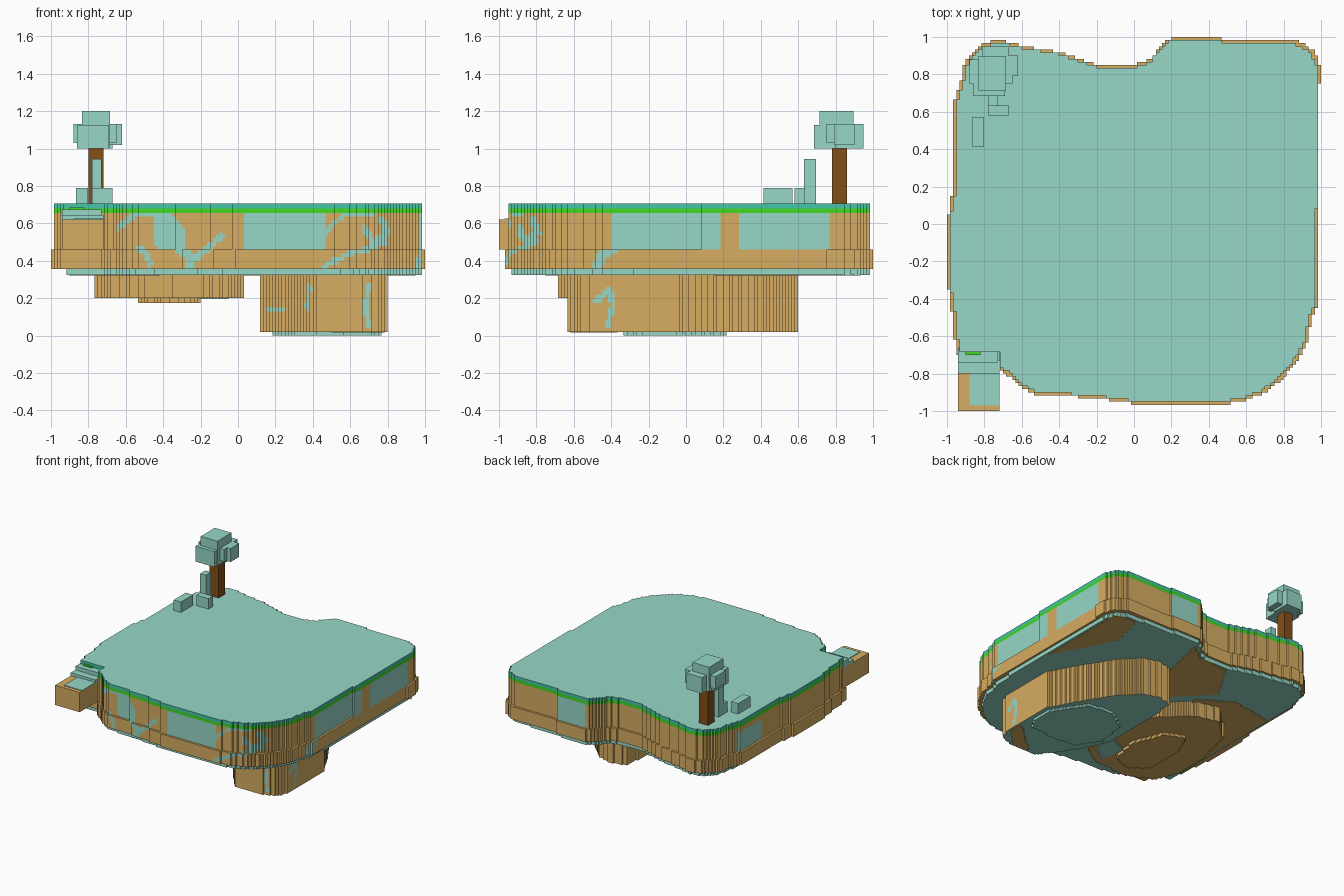
import bpy, bmesh, math
from mathutils import Vector

cube = bpy.data.objects.get("Cube")
if cube:
    bpy.data.objects.remove(cube, do_unlink=True)


def material(name, rgb):
    lin = [((c / 255 + 0.055) / 1.055) ** 2.4 for c in rgb] + [1]
    m = bpy.data.materials.new(name)
    m.use_nodes = True
    m.diffuse_color = lin
    m.node_tree.nodes["Principled BSDF"].inputs["Base Color"].default_value = lin
    return m


MATS = [material("pale teal", (150, 215, 199)), material("earth tan", (215, 173, 98)),
        material("turf teal", (68, 198, 170)), material("grass green", (66, 216, 36)),
        material("bark brown", (132, 78, 22))]
TEAL, EARTH, TURF, GREEN, BARK = range(5)
STEP = 1 / 60


def finish(name, bm, rule):
    bmesh.ops.recalc_face_normals(bm, faces=bm.faces)
    for f in bm.faces:
        f.material_index = rule(f.calc_center_median(), f.normal)
    me = bpy.data.meshes.new(name)
    bm.to_mesh(me)
    bm.free()
    for m in MATS:
        me.materials.append(m)
    ob = bpy.data.objects.new(name, me)
    bpy.context.collection.objects.link(ob)


def stepped(points, scale=1.0, min_x=-2):
    """Snap a closed outline to a fine grid, so it runs in small square steps."""
    out = []
    for i, a in enumerate(points):
        a, b = Vector(a) * scale, Vector(points[(i + 1) % len(points)]) * scale
        n = max(1, math.ceil((b - a).length / (STEP * 0.4)))
        for k in range(n):
            p = a.lerp(b, k / n)
            q = (round(max(p.x, min_x) / STEP), round(p.y / STEP))
            if out and q == out[-1]:
                continue
            if out and q[0] != out[-1][0] and q[1] != out[-1][1]:
                out.append((q[0], out[-1][1]))
            out.append(q)
    if out[0] == out[-1]:
        out.pop()
    return [(x * STEP, y * STEP) for x, y in out]


def layer(name, outline, rows, rule):
    """Stack an outline through a list of heights, with flat caps."""
    bm = bmesh.new()
    rings = [[bm.verts.new((x, y, z)) for x, y in outline] for z in rows]
    n = len(outline)
    for lo, hi in zip(rings, rings[1:]):
        for i in range(n):
            j = (i + 1) % n
            bm.faces.new((lo[i], lo[j], hi[j], hi[i]))
    bm.faces.new(rings[0][::-1])
    bm.faces.new(rings[-1])
    finish(name, bm, rule)


def plain(index):
    return lambda c, n: index


def box(name, x0, x1, y0, y1, z0, z1, index):
    layer(name, [(x0, y0), (x1, y0), (x1, y1), (x0, y1)], [z0, z1], plain(index))


def rows(z0, z1, n):
    return [z0 + (z1 - z0) * i / n for i in range(n + 1)]


def near(p, lines):
    """True where p lies on one of the (width, path) streaks."""
    p = Vector(p)
    for width, path in lines:
        for a, b in zip(path, path[1:]):
            a, d = Vector(a), Vector(b) - Vector(a)
            t = min(1, max(0, (p - a).dot(d) / d.length_squared))
            if (p - a - d * t).length < width:
                return True
    return False


# Streaks running over the earth walls: front (x, z) and right side (y, z)
FRONT = [(0.05, [(-0.4, 0.63), (-0.34, 0.56), (-0.33, 0.5)]), (0.05, [(-0.4, 0.6), (-0.4, 0.51)]),
         (0.025, [(-0.33, 0.48), (-0.26, 0.42), (-0.26, 0.36)]),
         (0.018, [(-0.27, 0.38), (-0.17, 0.46), (-0.09, 0.53)]), (0.014, [(-0.53, 0.47), (-0.49, 0.44), (-0.47, 0.38)]),
         (0.014, [(-0.64, 0.58), (-0.56, 0.64), (-0.45, 0.65)]), (0.014, [(0.46, 0.37), (0.6, 0.44), (0.72, 0.47), (0.79, 0.5)]),
         (0.018, [(0.68, 0.57), (0.72, 0.5), (0.8, 0.55), (0.77, 0.62)]), (0.012, [(0.46, 0.55), (0.56, 0.64), (0.72, 0.65)]),
         (0.012, [(0.15, 0.13), (0.24, 0.15)]), (0.014, [(0.38, 0.26), (0.37, 0.15)]),
         (0.014, [(0.7, 0.27), (0.68, 0.15), (0.7, 0.05)])]
SIDE = [(0.025, [(-0.48, 0.36), (-0.45, 0.43)]), (0.015, [(-0.45, 0.42), (-0.36, 0.47)]),
        (0.015, [(-0.48, 0.18), (-0.41, 0.25), (-0.39, 0.15), (-0.42, 0.06)])]


def wall(c, n):
    if abs(n.z) > 0.5:
        return TEAL if c.z > 0.7 else EARTH
    if c.z > 0.68:
        return TURF
    if c.z > 0.655:
        return GREEN
    if c.z > 0.46:
        # Large rectangular panels
        if c.x > 0.9 and (-0.4 < c.y < 0.19 or 0.28 < c.y < 0.76):
            return TEAL
        if c.y < -0.9 and 0.04 < c.x < 0.46 or c.y > 0.9 and 0.21 < c.x < 0.46:
            return TEAL
        if c.x < -0.85 and 0.38 < c.y < 0.68 and c.z < 0.62:
            return TEAL
    if c.y < -0.2 and near((c.x, c.z), FRONT):
        return TEAL
    if c.x > 0.7 and near((c.y, c.z), SIDE):
        return TEAL
    return EARTH


# Island outline, counterclockwise from the step notch
ISLAND = [(-0.95, -0.7), (-0.73, -0.7), (-0.72, -0.78), (-0.66, -0.82), (-0.6, -0.88), (-0.53, -0.91),
          (-0.3, -0.925), (-0.15, -0.94), (0.03, -0.965), (0.47, -0.965), (0.6, -0.94), (0.7, -0.9),
          (0.8, -0.82), (0.88, -0.72), (0.93, -0.62), (0.95, -0.5), (0.98, -0.44), (0.99, 0.1),
          (0.99, 0.74), (1.0, 0.84), (0.96, 0.93), (0.88, 0.975), (0.7, 0.985), (0.47, 0.99),
          (0.45, 1.0), (0.21, 1.0), (0.14, 0.95), (0.09, 0.88), (0.0, 0.85), (-0.18, 0.85),
          (-0.25, 0.87), (-0.4, 0.92), (-0.6, 0.955), (-0.72, 0.985), (-0.82, 0.96), (-0.9, 0.88),
          (-0.93, 0.74), (-0.965, 0.65), (-0.965, 0.2), (-1.0, 0.0), (-1.0, -0.3), (-0.97, -0.5)]
layer("island_upper", stepped(ISLAND, 0.985), rows(0.46, 0.655, 10) + [0.68, 0.705], wall)
layer("island_ledge", stepped(ISLAND), rows(0.357, 0.46, 5), wall)
layer("underside_rim", stepped(ISLAND, 0.975, -0.91), [0.325, 0.357], plain(TEAL))

# Earth areas on the underside
PATCHES = {
    "back": [(-0.03, 0.15), (0.12, 0.55), (0.16, 0.77), (0.2, 0.93), (0.08, 0.84), (-0.2, 0.81), (-0.38, 0.5)],
    "side": [(-0.89, -0.6), (-0.5, -0.75), (-0.3, -0.6), (-0.3, 0.35), (-0.55, 0.5), (-0.9, 0.45)],
    "corner": [(0.95, 0.15), (0.95, 0.9), (0.9, 0.93), (0.77, 0.94), (0.69, 0.65)]}
for name, pts in PATCHES.items():
    layer("underside_patch_" + name, stepped(pts), [0.321, 0.327], plain(EARTH))

# Hanging rock lobes
BIG = [(0.12, -0.15), (0.2, -0.32), (0.3, -0.48), (0.42, -0.63), (0.66, -0.63), (0.77, -0.58), (0.8, -0.48),
       (0.8, -0.05), (0.66, 0.2), (0.52, 0.42), (0.4, 0.55), (0.27, 0.6), (0.14, 0.57), (0.12, 0.4)]
BIG_BASE = [(0.19, -0.15), (0.3, -0.31), (0.45, -0.33), (0.7, -0.32), (0.77, -0.22), (0.76, -0.05), (0.6, 0.2),
            (0.4, 0.22), (0.22, 0.1)]
SMALL = [(-0.77, -0.4), (-0.7, -0.58), (-0.5, -0.68), (-0.2, -0.67), (-0.02, -0.55), (0.04, -0.3),
         (0.03, -0.05), (-0.1, 0.12), (-0.32, 0.32), (-0.5, 0.37), (-0.68, 0.2), (-0.76, -0.1)]
SMALL_BASE = [(-0.54, -0.45), (-0.4, -0.55), (-0.25, -0.5), (-0.2, -0.25), (-0.3, 0.0), (-0.45, 0.05), (-0.54, -0.15)]
layer("large_lobe", stepped(BIG), rows(0.02, 0.326, 14),
      lambda c, n: TEAL if n.z < -0.5 else wall(c, n))
layer("large_lobe_patch", stepped([(0.5, -0.61), (0.65, -0.61), (0.78, -0.48), (0.78, -0.36)]), [0.016, 0.022], plain(EARTH))
layer("large_lobe_base", stepped(BIG_BASE), [0.0, 0.022], plain(TEAL))
layer("small_lobe", stepped(SMALL), [0.2, 0.326], wall)
layer("small_lobe_base", stepped(SMALL_BASE), [0.175, 0.202], plain(EARTH))
layer("small_lobe_patch", stepped([(-0.2, -0.6), (-0.06, -0.5), (-0.05, -0.3), (-0.22, -0.4)]), [0.195, 0.202], plain(TEAL))

# Landing and steps at the front corner
box("landing", -0.94, -0.72, -1.0, -0.66, 0.46, 0.62, EARTH)
box("landing_cover", -0.88, -0.72, -0.97, -0.78, 0.618, 0.625, TEAL)
box("step_low", -0.94, -0.72, -0.8, -0.67, 0.615, 0.645, TEAL)
box("step_middle", -0.94, -0.73, -0.74, -0.67, 0.64, 0.675, TEAL)
box("step_grass", -0.9, -0.82, -0.7, -0.68, 0.67, 0.685, GREEN)

# Tree
box("tree_trunk", -0.80, -0.72, 0.78, 0.86, 0.70, 1.01, BARK)
CROWN = [(-0.835, -0.685, 0.715, 0.895, 1.0, 1.2), (-0.88, -0.65, 0.75, 0.88, 1.03, 1.13),
         (-0.80, -0.62, 0.79, 0.90, 1.02, 1.13), (-0.86, -0.69, 0.685, 0.86, 1.0, 1.125),
         (-0.81, -0.67, 0.80, 0.95, 1.0, 1.13)]
for i, b in enumerate(CROWN):
    box("tree_crown_%d" % (i + 1), *b, TEAL)

# Standing stones beside the tree
STONES = [(-0.78, -0.73, 0.63, 0.695, 0.70, 0.945), (-0.78, -0.67, 0.58, 0.635, 0.70, 0.79),
          (-0.867, -0.803, 0.415, 0.57, 0.70, 0.79)]
for i, b in enumerate(STONES):
    box("stone_block_%d" % (i + 1), *b, TEAL)
